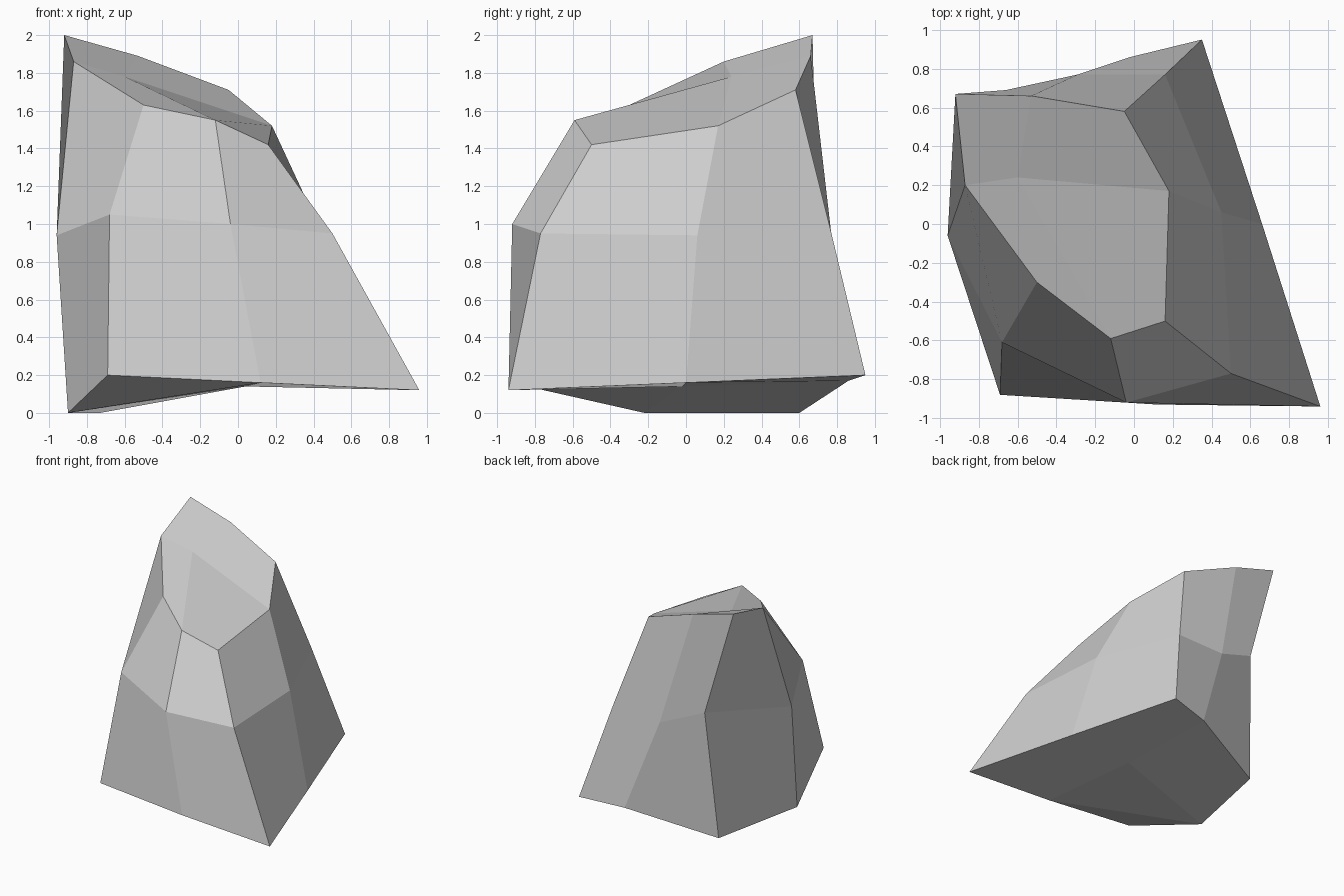
import bpy
import bmesh

# Remove the default cube only
default_cube = bpy.data.objects.get("Cube")
if default_cube:
    bpy.data.objects.remove(default_cube, do_unlink=True)


def make_material(name, color):
    material = bpy.data.materials.new(name)
    material.use_nodes = True
    material.diffuse_color = color
    material.node_tree.nodes["Principled BSDF"].inputs["Base Color"].default_value = color
    return material


# Compass steps around each layer, counter-clockwise from the front -x corner
FRONT, BACK, WEST, EAST, MID = -1, 1, -1, 1, 0
RING = [(WEST, FRONT), (MID, FRONT), (EAST, FRONT), (EAST, MID),
        (EAST, BACK), (MID, BACK), (WEST, BACK), (WEST, MID)]

# Chiselled outline of each layer of the boulder
base = [(-.69, -.88, .2), (.12, -.93, .16), (.96, -.94, .12), (.66, 0, .16),
        (.35, .95, .2), (-.02, .86, .17), (-.73, .6, 0), (-.9, -.22, 0)]
waist = [(-.68, -.61, 1.05), (-.04, -.92, 1), (.5, -.77, .95), (.45, .06, .94),
         (.16, .77, .95), (-.29, .77, .94), (-.66, .69, 1.09), (-.96, -.06, .94)]
crown = [(-.5, -.3, 1.63), (-.12, -.59, 1.55), (.16, -.5, 1.42), (.18, .17, 1.52),
         (-.05, .58, 1.71), (-.53, .66, 1.89), (-.92, .67, 2), (-.87, .2, 1.86)]

target = {(MID, MID, -1): (.04, -.02, .14), (MID, MID, 1): (-.6, .24, 1.78)}
for level, outline in zip((-1, 0, 1), (base, waist, crown)):
    for (across, along), position in zip(RING, outline):
        target[(across, along, level)] = position

# Boulder: a cube subdivided once, with each layer pulled into its outline
bm = bmesh.new()
bmesh.ops.create_cube(bm, size=2)
bmesh.ops.subdivide_edges(bm, edges=bm.edges[:], cuts=1, use_grid_fill=True)
corner = {}
for vert in bm.verts:
    key = tuple(round(value) for value in vert.co)
    corner[key] = vert
for key, vert in corner.items():
    vert.co = target[key]

# Crease across the undercut at the front of the base
bmesh.ops.connect_verts(bm, verts=[corner[(WEST, MID, -1)], corner[(MID, FRONT, -1)]])
bmesh.ops.recalc_face_normals(bm, faces=bm.faces[:])
for face in bm.faces:
    face.smooth = False

mesh = bpy.data.meshes.new("boulder")
bm.to_mesh(mesh)
bm.free()
mesh.materials.append(make_material("light_grey_stone", (.62, .62, .62, 1)))
boulder = bpy.data.objects.new("boulder", mesh)
bpy.context.collection.objects.link(boulder)
